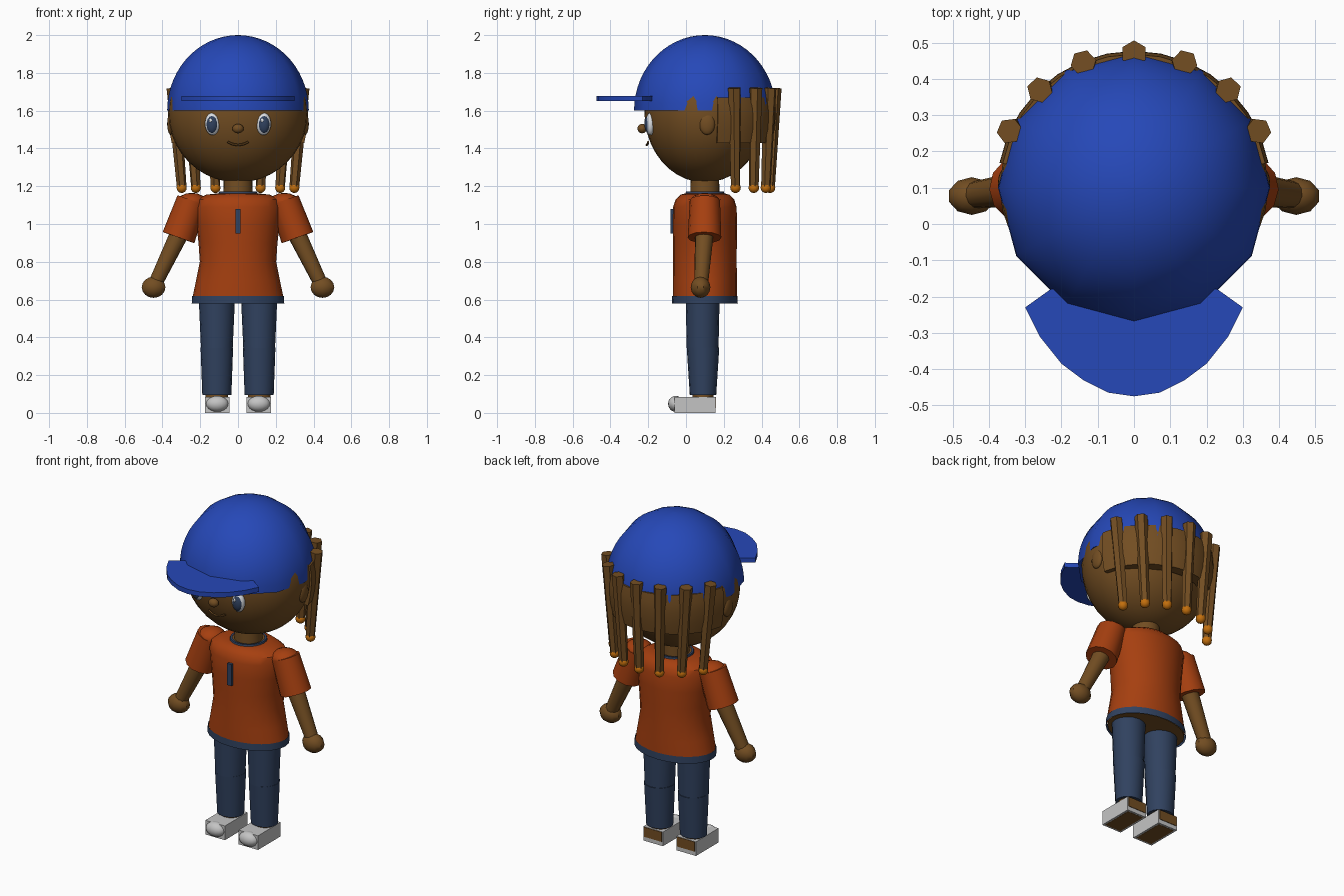
import bpy, bmesh, math
from mathutils import Vector

cube = bpy.data.objects.get("Cube")
if cube:
    bpy.data.objects.remove(cube, do_unlink=True)

MID = 0.1  # y of the body axis
parts = []


def material(name, r, g, b):
    m = bpy.data.materials.new(name)
    m.use_nodes = True
    m.diffuse_color = (r, g, b, 1)
    bsdf = m.node_tree.nodes["Principled BSDF"]
    bsdf.inputs["Base Color"].default_value = (r, g, b, 1)
    bsdf.inputs["Roughness"].default_value = 0.8
    return m


blue = material("cap blue", 0.019, 0.065, 0.48)
orange = material("shirt orange", 0.38, 0.05, 0.005)
brown = material("skin brown", 0.17, 0.075, 0.016)
navy = material("denim navy", 0.03, 0.054, 0.115)
grey = material("shoe grey", 0.55, 0.55, 0.55)
amber = material("bead amber", 0.55, 0.16, 0.004)
white = material("eye white", 0.7, 0.72, 0.75)


def finish(name, bm, mat):
    bmesh.ops.recalc_face_normals(bm, faces=bm.faces)
    mesh = bpy.data.meshes.new(name)
    bm.to_mesh(mesh)
    bm.free()
    mesh.materials.append(mat)
    obj = bpy.data.objects.new(name, mesh)
    bpy.context.collection.objects.link(obj)
    parts.append(obj)
    return obj


def loft(name, rings, mat, sides=24, x=0, y=MID, caps=True):
    """Stack elliptical rings given as (z, x radius, y radius)."""
    bm = bmesh.new()
    loops = []
    for z, rx, ry in rings:
        angles = [math.tau * k / sides for k in range(sides)]
        loops.append([bm.verts.new((x + rx * math.cos(a), y + ry * math.sin(a), z)) for a in angles])
    for low, high in zip(loops, loops[1:]):
        for k in range(sides):
            j = (k + 1) % sides
            bm.faces.new((low[k], low[j], high[j], high[k]))
    if caps:
        bm.faces.new(loops[0])
        bm.faces.new(loops[-1])
    return finish(name, bm, mat)


def ellipsoid(name, centre, radii, mat, u=16, v=10):
    bm = bmesh.new()
    bmesh.ops.create_uvsphere(bm, u_segments=u, v_segments=v, radius=1)
    for vert in bm.verts:
        vert.co = Vector(centre) + Vector(c * r for c, r in zip(vert.co, radii))
    return finish(name, bm, mat)


def limb(name, start, end, r1, r2, mat, sides=12):
    """Tapered cylinder between two points."""
    bm = bmesh.new()
    a, b = Vector(start), Vector(end)
    bmesh.ops.create_cone(bm, cap_ends=True, segments=sides, radius1=r1, radius2=r2, depth=(b - a).length)
    turn = (b - a).to_track_quat("Z", "Y")
    for vert in bm.verts:
        vert.co = (a + b) / 2 + turn @ vert.co
    return finish(name, bm, mat)


def box(name, low, high, mat):
    bm = bmesh.new()
    bmesh.ops.create_cube(bm, size=1)
    a, b = Vector(low), Vector(high)
    for vert in bm.verts:
        vert.co = (a + b) / 2 + Vector(c * d for c, d in zip(vert.co, b - a))
    return finish(name, bm, mat)


# Head and face
ellipsoid("head", (0, MID, 1.59), (0.37, 0.32, 0.37), brown, 32, 20)
ellipsoid("nose", (0, -0.232, 1.505), (0.03, 0.025, 0.025), brown)
smile = [(0.055 * t, -0.208 + 0.008 * abs(t), 1.418 + 0.017 * t * t) for t in (-1, -0.5, 0, 0.5, 1)]
for a, b in zip(smile, smile[1:]):
    limb("mouth", a, b, 0.006, 0.006, brown, 6)
loft("neck", [(1.12, 0.078, 0.078), (1.26, 0.075, 0.075)], brown)

# Cap dome with a twelve-sided rim, and its flat brim
steps = [math.radians(d) for d in range(0, 90, 6)] + [math.radians(89.5)]
loft("cap", [(1.6 + 0.4 * math.sin(t), 0.375 * math.cos(t), 0.375 * math.cos(t)) for t in steps], blue, 12)
half = [(0.07, -0.465), (0.14, -0.43), (0.2, -0.385), (0.26, -0.31), (0.3, -0.23), (0.23, -0.18), (0.1, -0.15)]
bm = bmesh.new()
outline = [(0, -0.475)] + half + [(-x, y) for x, y in reversed(half)]
brim = bm.faces.new([bm.verts.new((x, y, 1.65)) for x, y in outline])
lifted = bmesh.ops.extrude_face_region(bm, geom=[brim])["geom"]
bmesh.ops.translate(bm, vec=(0, 0, 0.028), verts=[v for v in lifted if isinstance(v, bmesh.types.BMVert)])
finish("cap_brim", bm, blue)

# Hair band wrapped round the back of the head
profile = [(0.3, 1.43), (0.357, 1.43), (0.371, 1.5), (0.377, 1.57), (0.376, 1.62), (0.368, 1.67), (0.3, 1.67)]
bm = bmesh.new()
slices = []
for k in range(15):
    a = math.radians(10.5 + 159 * k / 14)
    slices.append([bm.verts.new((r * math.cos(a), MID + r * math.sin(a), z)) for r, z in profile])
for s, t in zip(slices, slices[1:]):
    for i in range(len(profile)):
        j = (i + 1) % len(profile)
        bm.faces.new((s[i], s[j], t[j], t[i]))
bm.faces.new(slices[0])
bm.faces.new(slices[-1])
finish("hair_band", bm, brown)

# Seven hanging locks with beads
for k in range(7):
    top = math.radians(25 + k * 130 / 6)
    low = math.radians(28 + k * 124 / 6)
    start = (0.378 * math.cos(top), MID + 0.37 * math.sin(top), 1.72)
    end = (0.338 * math.cos(low), MID + 0.345 * math.sin(low), 1.2)
    limb("hair_lock", start, end, 0.036, 0.026, brown, 6)
    ellipsoid("hair_bead", (end[0], end[1], 1.192), (0.028, 0.028, 0.028), amber, 10, 8)

# Shirt, hem, collar and zip
loft("shirt", [(0.615, 0.24, 0.17), (0.7, 0.222, 0.17), (0.8, 0.202, 0.168), (0.9, 0.209, 0.169),
               (1.0, 0.22, 0.17), (1.09, 0.232, 0.168), (1.13, 0.222, 0.155), (1.155, 0.17, 0.13),
               (1.163, 0.1, 0.1)], orange)
loft("shirt_hem", [(0.58, 0.245, 0.174), (0.62, 0.243, 0.173)], navy, caps=False)
loft("hips", [(0.585, 0.235, 0.165), (0.63, 0.23, 0.16)], brown)
loft("collar", [(1.155, 0.105, 0.105), (1.172, 0.1, 0.1), (1.172, 0.088, 0.088)], navy, caps=False)
loft("neckline", [(1.15, 0.09, 0.09), (1.167, 0.09, 0.09)], brown)
box("shirt_zip", (-0.014, -0.083, 0.95), (0.014, -0.06, 1.08), navy)

for side, s in (("left", 1), ("right", -1)):
    # Eye and ear
    ellipsoid(side + "_eye", (s * 0.135, -0.188, 1.53), (0.04, 0.027, 0.06), white)
    ellipsoid(side + "_iris", (s * 0.137, -0.198, 1.528), (0.031, 0.022, 0.048), navy)
    ellipsoid(side + "_eye_glint", (s * 0.137 - 0.008, -0.215, 1.548), (0.009, 0.006, 0.011), white, 8, 6)
    ellipsoid(side + "_ear", (s * 0.355, 0.112, 1.53), (0.02, 0.042, 0.058), brown)

    # Sleeve, arm and hand
    limb(side + "_sleeve", (s * 0.245, MID, 1.125), (s * 0.315, 0.098, 0.928), 0.08, 0.089, orange)
    ellipsoid(side + "_shoulder", (s * 0.245, MID, 1.115), (0.078, 0.08, 0.05), orange, 12, 8)
    limb(side + "_arm", (s * 0.305, 0.098, 0.96), (s * 0.44, 0.08, 0.68), 0.05, 0.037, brown)
    ellipsoid(side + "_hand", (s * 0.447, 0.077, 0.665), (0.066, 0.052, 0.056), brown, 10, 8)

    # Trouser leg in two pieces meeting at the knee
    x = s * 0.112
    loft(side + "_thigh", [(0.343, 0.084, 0.084), (0.61, 0.096, 0.09)], navy, 16, x, 0.088)
    loft(side + "_shin", [(0.095, 0.077, 0.07), (0.345, 0.086, 0.086)], navy, 16, x, 0.09)
    loft(side + "_ankle", [(0.07, 0.06, 0.055), (0.1, 0.06, 0.055)], brown, 16, x, 0.09)

    # Shoe with rounded toe, open heel and sole
    x = s * 0.11
    box(side + "_shoe", (x - 0.065, -0.06, 0), (x + 0.065, 0.155, 0.085), grey)
    ellipsoid(side + "_shoe_toe", (x, -0.055, 0.048), (0.06, 0.04, 0.042), grey)
    box(side + "_shoe_heel", (x - 0.058, 0.15, 0.025), (x + 0.058, 0.158, 0.083), brown)
    box(side + "_shoe_sole", (x - 0.053, -0.048, -0.001), (x + 0.053, 0.143, 0.004), brown)

# Smooth shading that keeps hard edges crisp
bpy.ops.object.select_all(action="DESELECT")
for obj in parts:
    obj.select_set(True)
bpy.context.view_layer.objects.active = parts[0]
bpy.ops.object.shade_smooth_by_angle(angle=math.radians(40))
